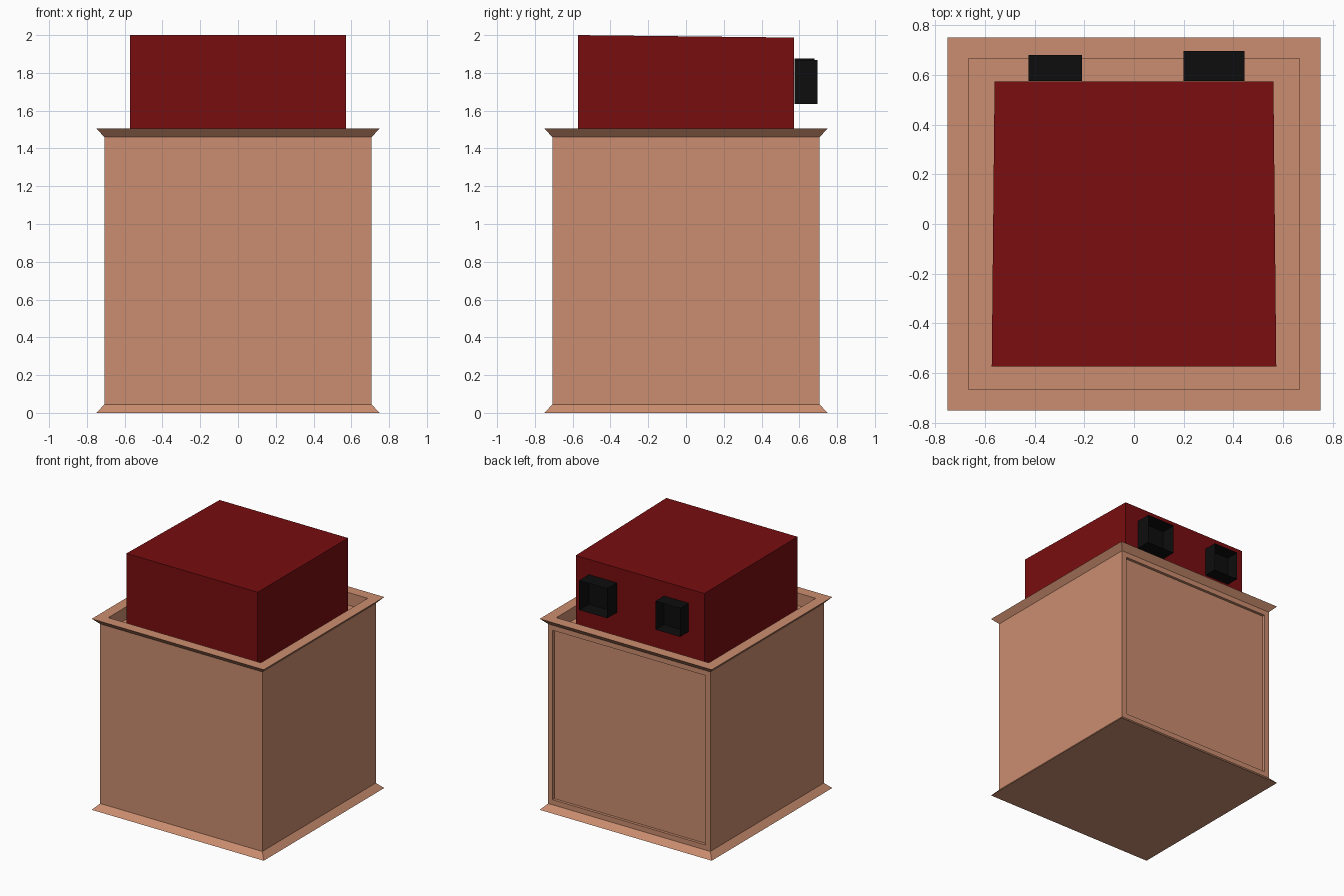
import bpy, bmesh
from mathutils import Vector

if "Cube" in bpy.data.objects:
    bpy.data.objects.remove(bpy.data.objects["Cube"])


def material(name, rgb):
    m = bpy.data.materials.new(name)
    m.diffuse_color = (*rgb, 1)
    m.use_nodes = True
    m.node_tree.nodes["Principled BSDF"].inputs["Base Color"].default_value = m.diffuse_color
    return m


def finish(bm, name, mat):
    me = bpy.data.meshes.new(name)
    bm.to_mesh(me)
    bm.free()
    ob = bpy.data.objects.new(name, me)
    bpy.context.collection.objects.link(ob)
    me.materials.append(mat)
    return ob


def box(lo, hi):
    bm = bmesh.new()
    bmesh.ops.create_cube(bm, size=1)
    lo, hi = Vector(lo), Vector(hi)
    for v in bm.verts:
        v.co = Vector([lo[i] + (v.co[i] + 0.5) * (hi[i] - lo[i]) for i in range(3)])
    return bm


def facing(bm, normal):
    bm.normal_update()
    n = Vector(normal)
    return max((f for f in bm.faces if f.normal.dot(n) > 0.95),
               key=lambda f: f.calc_center_median().dot(n))


def recess(bm, normal, margin, depth):
    # inset a face, then push it straight in with its own side walls
    f = facing(bm, normal)
    bmesh.ops.inset_region(bm, faces=[f], thickness=margin)
    f = bmesh.ops.extrude_discrete_faces(bm, faces=[f])["faces"][0]
    bmesh.ops.translate(bm, verts=f.verts, vec=Vector(normal) * -depth)


tan = material("tan", (0.60, 0.27, 0.16))
red = material("dark_red", (0.19, 0.004, 0.005))
black = material("black", (0.004, 0.004, 0.004))

# crate: square profile rings with flared foot and flared rim
bm = bmesh.new()
rings = []
for half, z in ((0.75, 0), (0.707, 0.045), (0.707, 1.46), (0.75, 1.505)):
    rings.append([bm.verts.new((sx * half, sy * half, z))
                  for sx, sy in ((-1, -1), (1, -1), (1, 1), (-1, 1))])
for a, b in zip(rings, rings[1:]):
    for i in range(4):
        j = (i + 1) % 4
        bm.faces.new((a[i], a[j], b[j], b[i]))
bm.faces.new(rings[0][::-1])
bm.faces.new(rings[-1])
recess(bm, (0, 0, 1), 0.12, 0.10)    # well that holds the block
recess(bm, (0, 1, 0), 0.057, 0.022)  # sunken back panel
finish(bm, "crate", tan)

# red block, tapering slightly toward the back
bm = box((-0.572, -0.572, 1.405), (0.572, 0.572, 2.0))
for v in bm.verts:
    if v.co.y > 0:
        v.co.x *= 0.98
        if v.co.z > 1.7:
            v.co.z -= 0.013
finish(bm, "block", red)

# two open-ended black sockets on the back of the block
for name, x0, x1, y1, z0, z1 in (("left_socket", -0.425, -0.21, 0.68, 1.65, 1.875),
                                 ("right_socket", 0.20, 0.445, 0.695, 1.635, 1.868)):
    bm = box((x0, 0.574, z0), (x1, y1, z1))
    bmesh.ops.delete(bm, geom=[facing(bm, (0, 1, 0))], context='FACES_ONLY')
    finish(bm, name, black)
